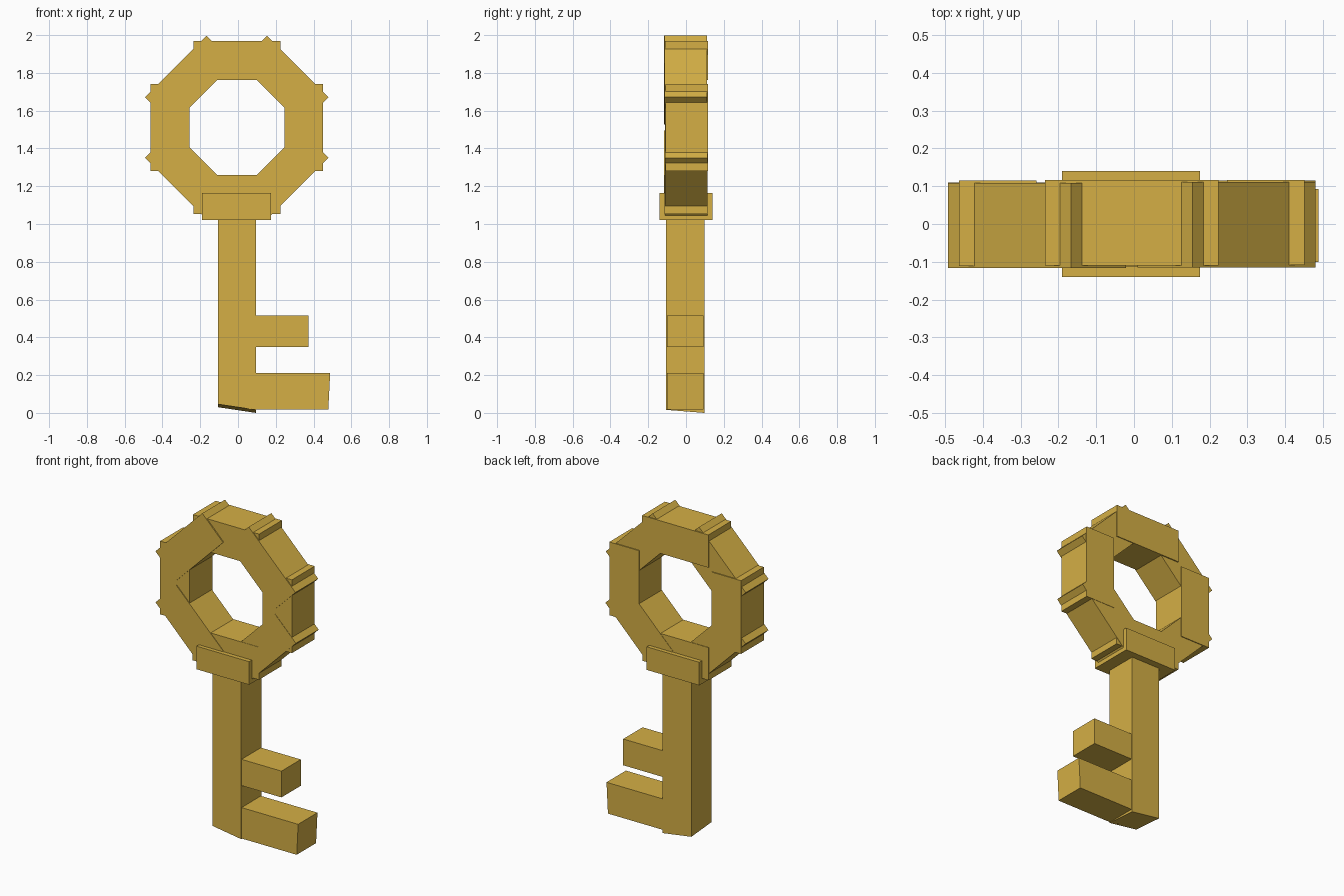
import bpy
from math import radians, sin, cos
from mathutils import Matrix, Vector

default = bpy.data.objects.get("Cube")
if default:
    bpy.data.objects.remove(default, do_unlink=True)

GOLD = (0.66, 0.43, 0.06, 1.0)
gold = bpy.data.materials.new("gold")
gold.use_nodes = True
gold.diffuse_color = GOLD
gold.node_tree.nodes["Principled BSDF"].inputs["Base Color"].default_value = GOLD


def box(name, low, high):
    """Axis-aligned block between two corners."""
    low, high = Vector(low), Vector(high)
    bpy.ops.mesh.primitive_cube_add(size=1)
    obj = bpy.context.object
    obj.name = name
    fit = Matrix.Translation((low + high) / 2) @ Matrix.Diagonal((*(high - low), 1))
    obj.data.transform(fit)
    obj.data.materials.append(gold)
    return obj


# Bow: eight overlapping blocks whose ends stick out past the corners
CENTRE = Vector((-0.006, 0, 1.511))
INNER, OUTER, HALF_LENGTH, HALF_DEPTH = 0.252, 0.457, 0.23, 0.113
depth_shifts = (0.004, -0.002, 0.003, -0.004, 0.002, -0.003, 0.0, 0.002)
for i, shift in enumerate(depth_shifts):
    segment = box(f"bow_segment_{i + 1}",
                  (INNER, shift - HALF_DEPTH, -HALF_LENGTH),
                  (OUTER, shift + HALF_DEPTH, HALF_LENGTH))
    turn = Matrix.Rotation(radians(-45 * i), 4, 'Y')
    segment.data.transform(Matrix.Translation(CENTRE) @ turn)

# Collar
box("collar", (-0.19, -0.14, 1.02), (0.175, 0.14, 1.165))

# Shaft, with a foot that slopes down to the right and to the back
shaft = box("shaft", (-0.105, -0.105, 0), (0.095, 0.097, 1.15))
for v in shaft.data.vertices:
    if v.co.z < 0.5:
        v.co.z = (0.03 if v.co.x < 0 else 0) + (0.016 if v.co.y < 0 else 0)

# Teeth
box("upper_tooth", (0.05, -0.1, 0.35), (0.372, 0.092, 0.515))
lower = box("lower_tooth", (0.05, -0.1, 0.018), (0.488, 0.092, 0.212))
for v in lower.data.vertices:
    if v.co.x > 0.3 and v.co.z < 0.1:
        v.co.x -= 0.01
